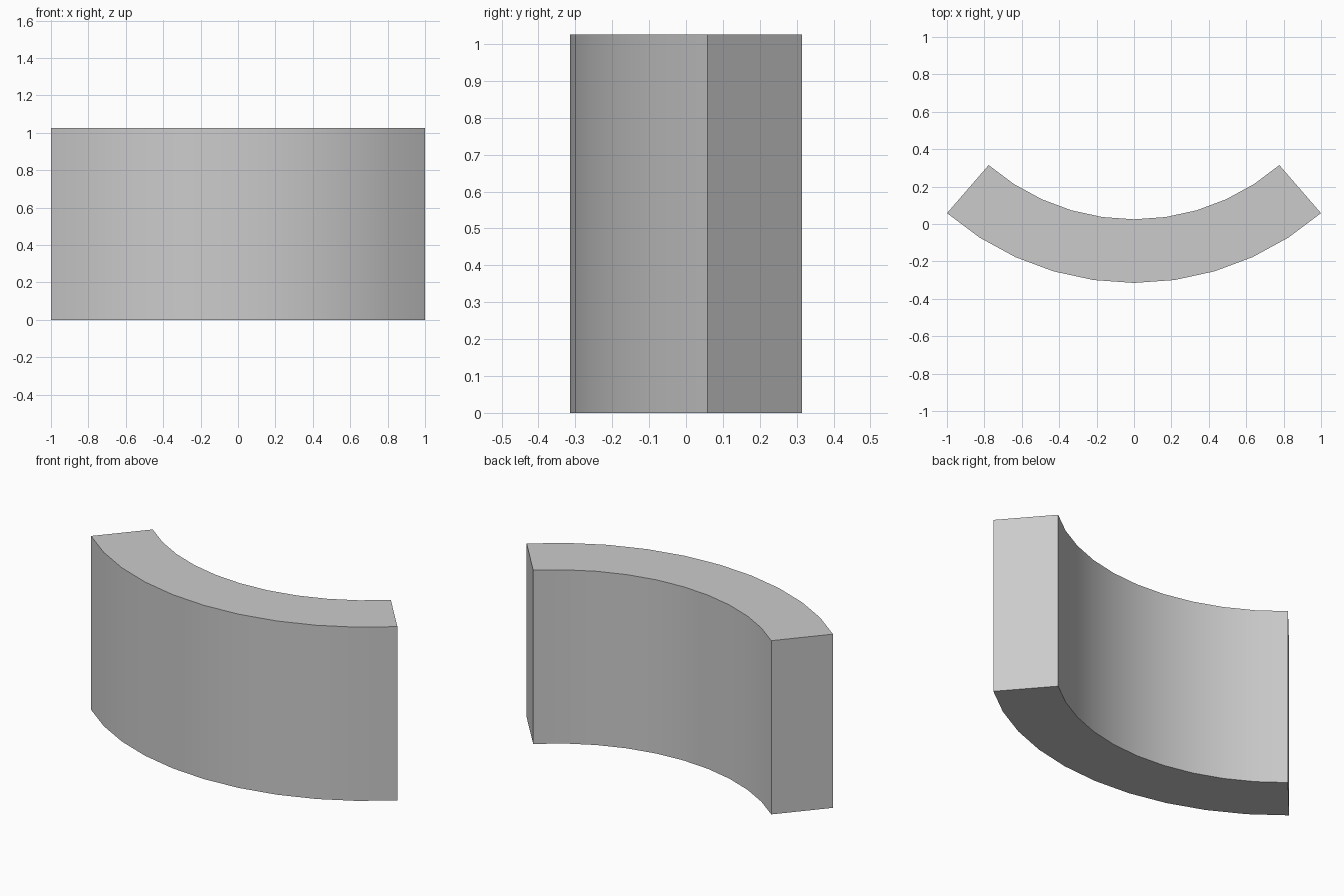
import bpy, bmesh, math

if "Cube" in bpy.data.objects:
    bpy.data.objects.remove(bpy.data.objects["Cube"])

HALF = math.radians(40.9)   # half of the swept angle
R_OUT, R_IN = 1.527, 1.187  # outer and inner radius
CY = 1.212                  # arc centre on y
HEIGHT, SEGS = 1.025, 10


def arc(r):
    angles = [-HALF + 2 * HALF * i / SEGS for i in range(SEGS + 1)]
    return [(r * math.sin(a), CY - r * math.cos(a), 0) for a in angles]


# Curved wall: closed arc profile extruded upwards
bm = bmesh.new()
outline = arc(R_OUT) + arc(R_IN)[::-1]
base = bm.faces.new([bm.verts.new(p) for p in outline])
ext = bmesh.ops.extrude_face_region(bm, geom=[base], use_keep_orig=True)
top = [v for v in ext["geom"] if isinstance(v, bmesh.types.BMVert)]
bmesh.ops.translate(bm, verts=top, vec=(0, 0, HEIGHT))
bmesh.ops.recalc_face_normals(bm, faces=bm.faces[:])
mesh = bpy.data.meshes.new("curved_wall")
bm.to_mesh(mesh)
bm.free()

wall = bpy.data.objects.new("curved_wall", mesh)
bpy.context.collection.objects.link(wall)
bpy.context.view_layer.objects.active = wall
wall.select_set(True)
bpy.ops.object.shade_smooth_by_angle(angle=math.radians(30))
